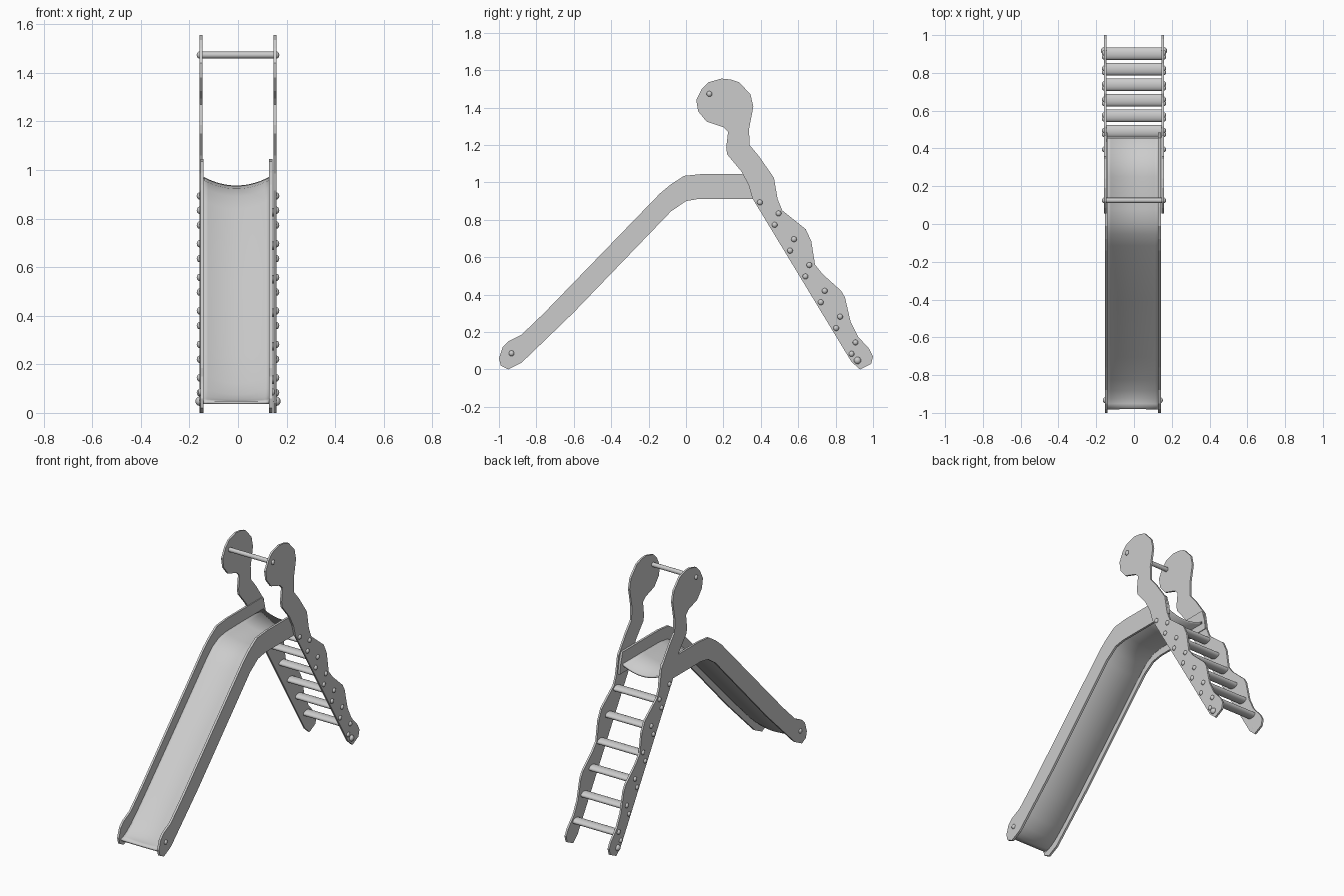
import bpy, bmesh, math

cube = bpy.data.objects.get("Cube")
if cube:
    bpy.data.objects.remove(cube)

grey = bpy.data.materials.new("plain grey")
grey.use_nodes = True
grey.diffuse_color = (0.6, 0.6, 0.6, 1)
grey.node_tree.nodes["Principled BSDF"].inputs["Base Color"].default_value = (0.6, 0.6, 0.6, 1)


def finish(name, bm, smooth=False):
    bmesh.ops.recalc_face_normals(bm, faces=bm.faces)
    mesh = bpy.data.meshes.new(name)
    bm.to_mesh(mesh)
    bm.free()
    mesh.materials.append(grey)
    ob = bpy.data.objects.new(name, mesh)
    bpy.context.collection.objects.link(ob)
    if smooth:
        bpy.ops.object.select_all(action='DESELECT')
        ob.select_set(True)
        bpy.context.view_layer.objects.active = ob
        bpy.ops.object.shade_smooth_by_angle(angle=math.radians(40))
    return ob


def extrude_x(name, profile, x0, x1, smooth=False):
    """Extrude a (y, z) outline from x0 to x1."""
    bm = bmesh.new()
    face = bm.faces.new([bm.verts.new((x0, y, z)) for y, z in profile])
    out = bmesh.ops.extrude_face_region(bm, geom=[face])
    moved = [v for v in out["geom"] if isinstance(v, bmesh.types.BMVert)]
    bmesh.ops.translate(bm, verts=moved, vec=(x1 - x0, 0, 0))
    return finish(name, bm, smooth)


def oval(y, z, ry, rz, n=20):
    return [(y + ry * math.cos(2 * math.pi * i / n), z + rz * math.sin(2 * math.pi * i / n))
            for i in range(n)]


def bolt(name, x, y, z, r=0.015):
    """Domed bolt head, flattened along x."""
    bm = bmesh.new()
    bmesh.ops.create_uvsphere(bm, u_segments=12, v_segments=8, radius=r)
    bmesh.ops.scale(bm, vec=(0.8, 1, 1), verts=bm.verts)
    bmesh.ops.translate(bm, vec=(x, y, z), verts=bm.verts)
    finish(name, bm, True)


# Ladder side plates with wavy back edge and round head
ladder_outline = [
    (0.19, 1.555), (0.24, 1.55), (0.285, 1.535), (0.345, 1.47), (0.36, 1.405), (0.337, 1.285),
    (0.34, 1.20), (0.39, 1.14), (0.47, 1.025), (0.49, 0.91), (0.515, 0.85),
    (0.64, 0.75), (0.67, 0.685), (0.69, 0.56), (0.73, 0.51), (0.83, 0.42),
    (0.85, 0.385), (0.88, 0.255), (0.92, 0.175), (0.98, 0.11), (1.0, 0.07),
    (0.99, 0.03), (0.93, 0.0), (0.885, 0.04), (0.355, 0.915), (0.335, 0.985),
    (0.295, 1.06), (0.22, 1.15), (0.215, 1.185), (0.225, 1.27), (0.2, 1.295),
    (0.11, 1.325), (0.065, 1.38), (0.055, 1.44), (0.085, 1.50), (0.12, 1.535)]
for side, sx in (("left", 1), ("right", -1)):
    extrude_x(side + "_ladder_plate", ladder_outline, sx * 0.146, sx * 0.158)

# Slide side plates
slide_outline = [
    (-1.0, 0.06), (-0.99, 0.02), (-0.95, 0.0), (-0.88, 0.035), (-0.75, 0.16),
    (-0.60, 0.305), (-0.08, 0.845), (0.0, 0.9), (0.07, 0.912), (0.485, 0.912),
    (0.475, 0.98), (0.455, 1.045), (0.09, 1.045), (-0.01, 1.035), (-0.08, 0.99),
    (-0.14, 0.94), (-0.76, 0.3), (-0.88, 0.185), (-0.95, 0.15), (-0.98, 0.12)]
extrude_x("left_slide_plate", slide_outline, 0.128, 0.142)
extrude_x("right_slide_plate", slide_outline, -0.154, -0.141)

# Dished slide bed swept down between the plates
path = [(0.455, 0.965), (0.25, 0.965), (0.08, 0.963), (0.01, 0.952), (-0.05, 0.922),
        (-0.11, 0.87), (-0.4, 0.573), (-0.7, 0.27), (-0.82, 0.152), (-0.88, 0.097),
        (-0.92, 0.068), (-0.95, 0.052), (-0.98, 0.042)]
bm = bmesh.new()
columns = 16
rows = []
for k, (y, z) in enumerate(path):
    # the dish flattens out at the foot
    depth = 0.035 * min(1, (len(path) - 1 - k) / 4)
    row = []
    for i in range(columns + 1):
        t = 2 * i / columns - 1
        row.append(bm.verts.new((-0.0065 + 0.136 * t, y, z - depth * (1 - t * t))))
    rows.append(row)
for a, b in zip(rows, rows[1:]):
    for i in range(columns):
        bm.faces.new((a[i], a[i + 1], b[i + 1], b[i]))
bed = finish("slide_bed", bm, True)
shell = bed.modifiers.new("thickness", 'SOLIDIFY')
shell.thickness = 0.012
shell.offset = 0

# Rungs, each with an upper and a lower bolt on both sides
first, last, count = (0.495, 0.834), (0.906, 0.144), 6
for i in range(count):
    t = i / (count - 1)
    y = first[0] + t * (last[0] - first[0])
    z = first[1] + t * (last[1] - first[1])
    extrude_x(f"rung_{i + 1}", oval(y - 0.004, z - 0.008, 0.033, 0.018), -0.147, 0.147, True)
    for sx in (-1, 1):
        bolt("rung_upper_bolt", sx * 0.158, y, z)
        bolt("rung_lower_bolt", sx * 0.158, y - 0.021, z - 0.061)

# Grab bar at the head
extrude_x("grab_bar", oval(0.125, 1.473, 0.014, 0.014), -0.147, 0.147, True)

# Remaining bolts
for sx in (-1, 1):
    bolt("grab_bar_bolt", sx * 0.158, 0.125, 1.473)
    bolt("deck_bolt", sx * 0.158, 0.395, 0.893)
    bolt("ladder_foot_bolt", sx * 0.16, 0.917, 0.048, 0.019)
    bolt("slide_foot_bolt", sx * 0.147 - 0.006, -0.933, 0.086)
